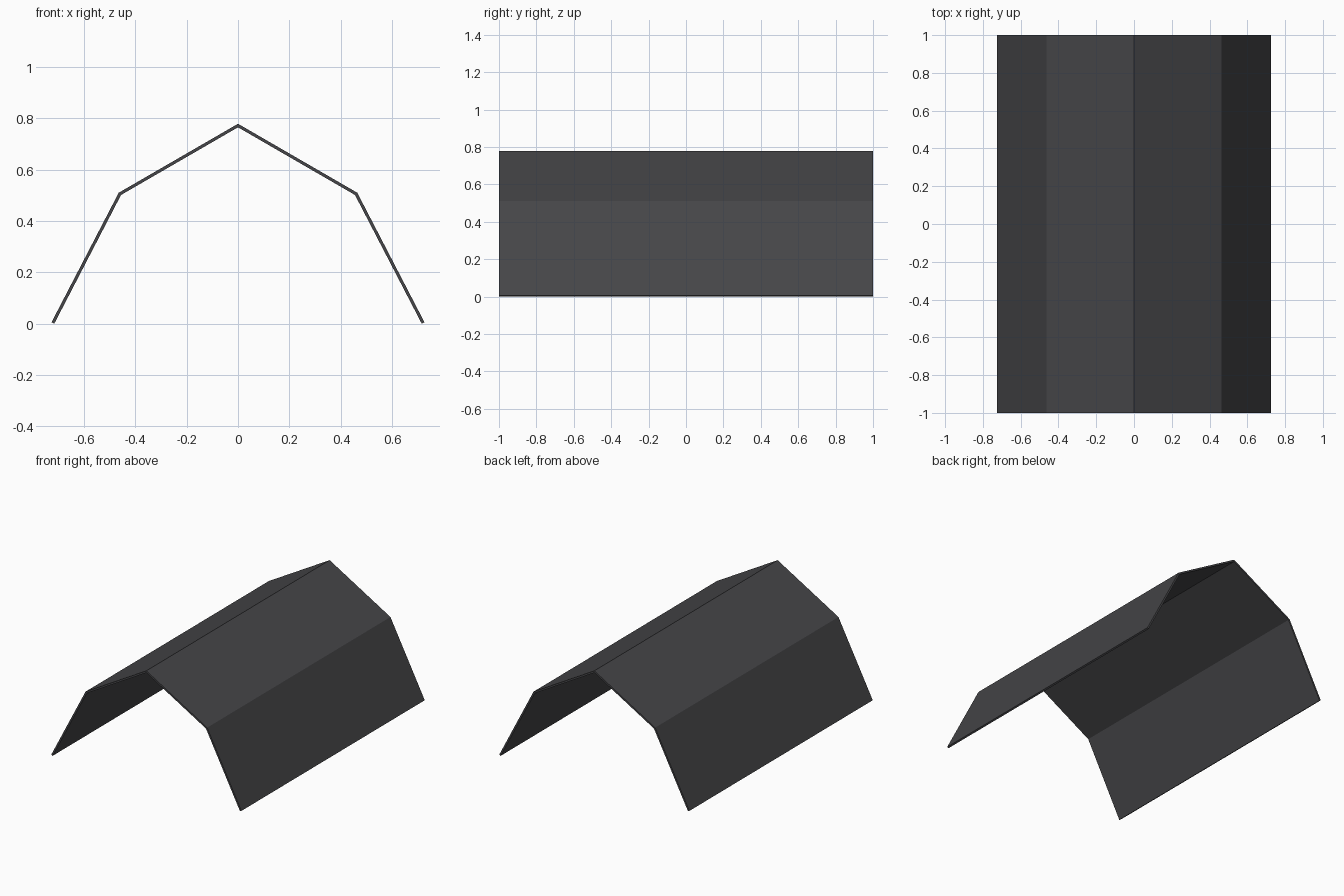
import bpy, bmesh
from mathutils import Vector

if "Cube" in bpy.data.objects:
    bpy.data.objects.remove(bpy.data.objects["Cube"])

LENGTH, HALF_T = 2.0, 0.006

# Centre line of the bent sheet: eave, knee, ridge, knee, eave
half = [(-0.721, 0.003), (-0.46, 0.506)]
path = [Vector(p) for p in half + [(0, 0.772)] + [(-x, z) for x, z in reversed(half)]]


def offset(points, dist):
    """Mitred offset of an open polyline."""
    normals = []
    for a, b in zip(points, points[1:]):
        d = (b - a).normalized()
        normals.append(Vector((-d.y, d.x)))
    result = []
    for i, p in enumerate(points):
        n1 = normals[max(i - 1, 0)]
        n2 = normals[min(i, len(normals) - 1)]
        m = (n1 + n2).normalized()
        result.append(p + m * dist / m.dot(n1))
    return result


outer, inner = offset(path, HALF_T), offset(path, -HALF_T)

# Thin gambrel roof sheet, one quad per panel end, extruded along y
bm = bmesh.new()
vo = [bm.verts.new((p.x, -LENGTH / 2, max(p.y, 0))) for p in outer]
vi = [bm.verts.new((p.x, -LENGTH / 2, max(p.y, 0))) for p in inner]
faces = [bm.faces.new((vo[i], vo[i + 1], vi[i + 1], vi[i])) for i in range(len(path) - 1)]
ext = bmesh.ops.extrude_face_region(bm, geom=faces, use_keep_orig=True)
moved = [g for g in ext["geom"] if isinstance(g, bmesh.types.BMVert)]
bmesh.ops.translate(bm, verts=moved, vec=(0, LENGTH, 0))
# Remove internal walls, if any, between neighbouring panels
walls = [f for f in bm.faces if all(len(e.link_faces) > 2 for e in f.edges)]
bmesh.ops.delete(bm, geom=walls, context='FACES_ONLY')
bmesh.ops.recalc_face_normals(bm, faces=bm.faces)

mesh = bpy.data.meshes.new("gambrel_roof")
bm.to_mesh(mesh)
bm.free()
roof = bpy.data.objects.new("gambrel_roof", mesh)
bpy.context.collection.objects.link(roof)

# Dark grey roofing
mat = bpy.data.materials.new("dark_roofing")
mat.diffuse_color = (0.06, 0.06, 0.065, 1)
mat.use_nodes = True
mat.node_tree.nodes["Principled BSDF"].inputs["Base Color"].default_value = mat.diffuse_color
mesh.materials.append(mat)
